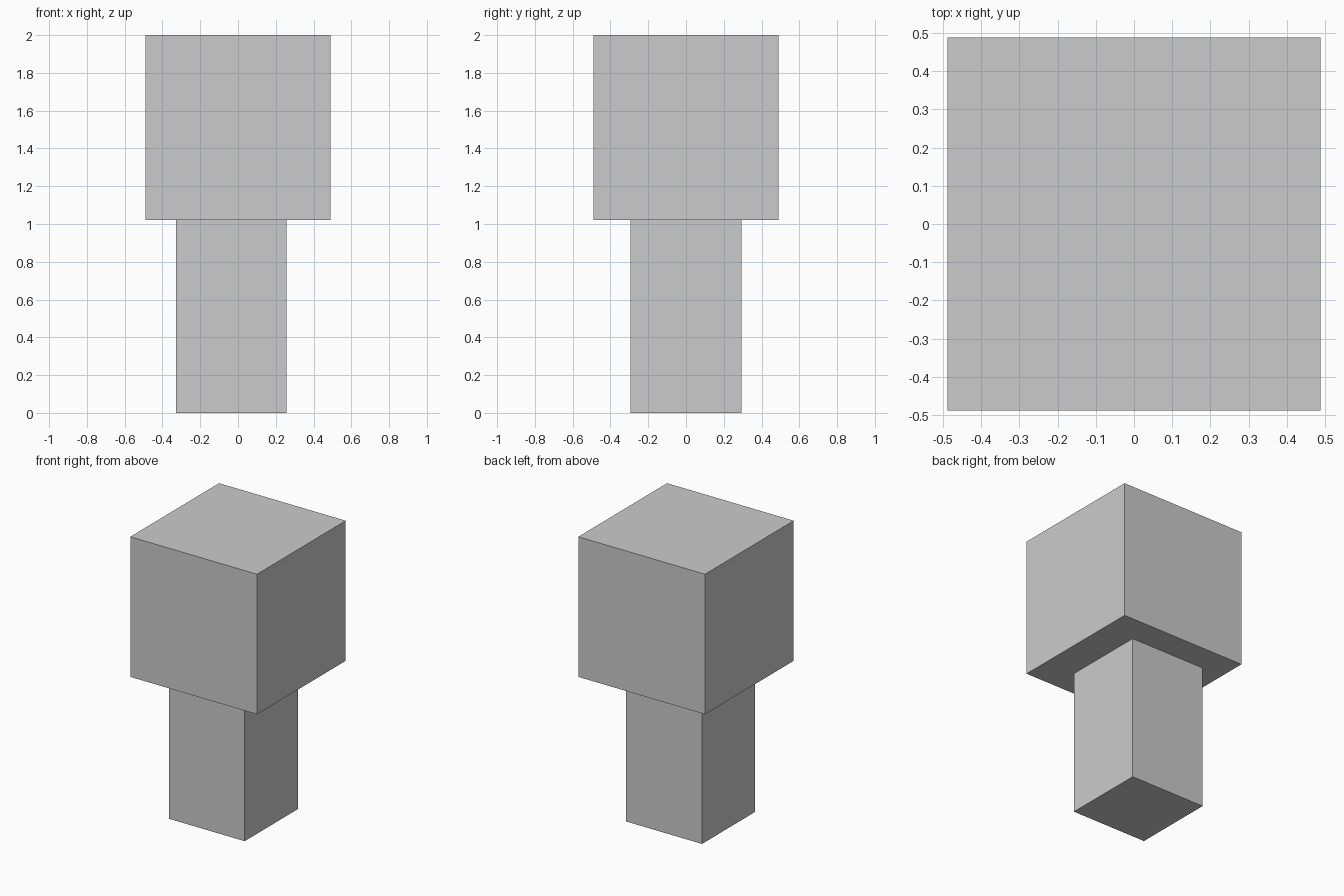
import bpy

if "Cube" in bpy.data.objects:
    bpy.data.objects.remove(bpy.data.objects["Cube"])


def box(name, x, y, z):
    """Add a box spanning the given (min, max) ranges."""
    spans = (x, y, z)
    bpy.ops.mesh.primitive_cube_add(size=1, location=[(a + b) / 2 for a, b in spans])
    ob = bpy.context.object
    ob.name = name
    ob.scale = [b - a for a, b in spans]
    bpy.ops.object.transform_apply(location=False, rotation=False, scale=True)
    return ob


SPLIT = 1.022  # height where the column meets the block

# Narrow column, set slightly towards -x
box("lower_column", (-0.329, 0.257), (-0.293, 0.293), (0, SPLIT))

# Large cube resting on the column
box("upper_block", (-0.489, 0.489), (-0.489, 0.489), (SPLIT, 2))
